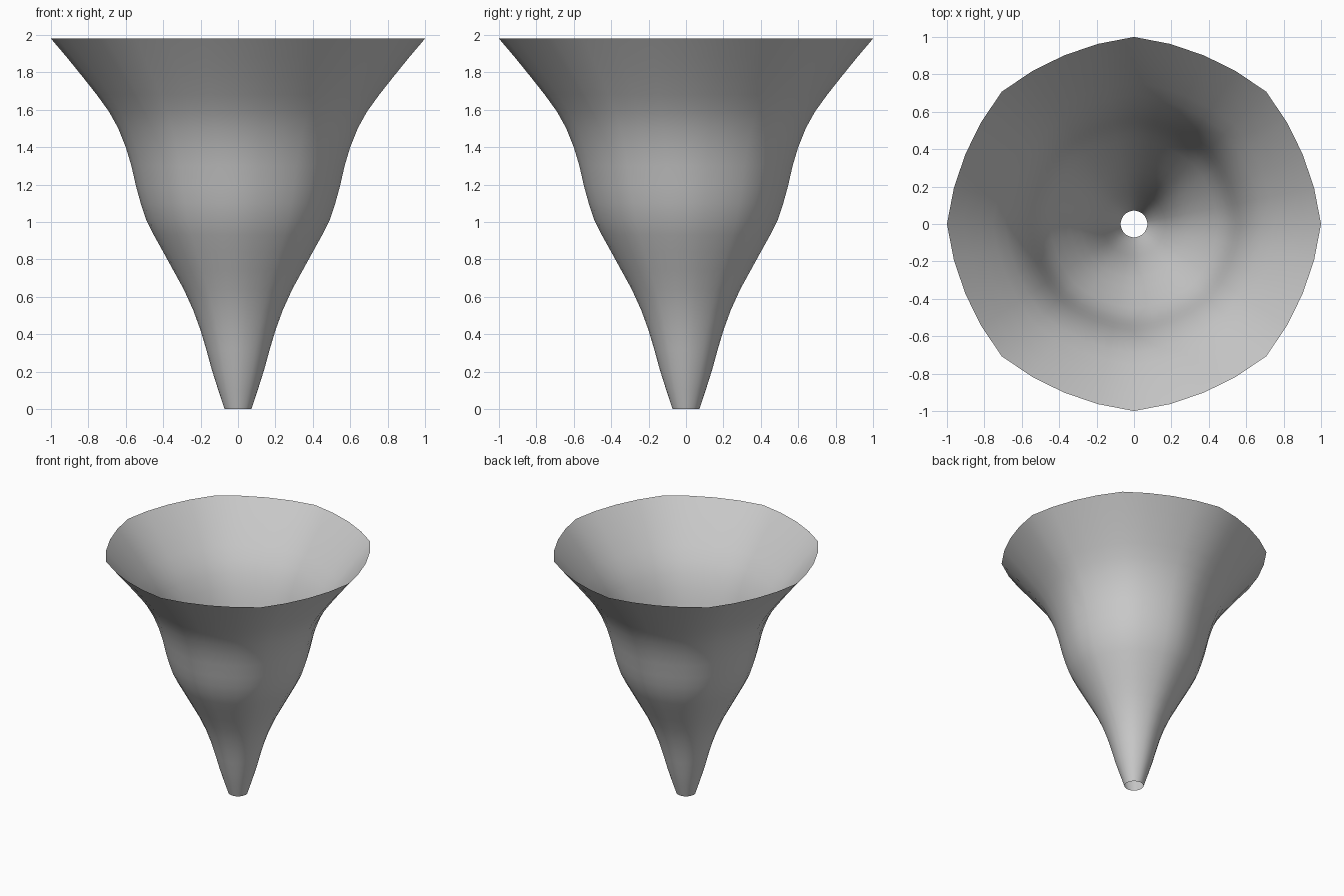
import bpy
import bmesh
from math import sin, cos, pi

cube = bpy.data.objects.get("Cube")
if cube:
    bpy.data.objects.remove(cube, do_unlink=True)

# Funnel outline from the spout up to the rim, as (radius, height)
PROFILE = [(0.072, 0), (0.105, 0.1), (0.14, 0.21), (0.17, 0.32), (0.2, 0.42),
           (0.24, 0.53), (0.29, 0.64), (0.345, 0.74), (0.4, 0.84), (0.45, 0.93),
           (0.49, 1.01), (0.52, 1.1), (0.545, 1.19), (0.57, 1.3), (0.6, 1.4),
           (0.64, 1.5), (0.69, 1.59), (0.755, 1.68), (0.83, 1.775), (0.915, 1.88),
           (1, 1.98)]
SIDES, STEPS = 8, 4
COUNT = SIDES * STEPS


def ring(bm, radius, height):
    """One loop with eight soft corners that get stronger towards the rim."""
    dip = 0.024 * (0.4 + 0.6 * radius)
    verts = []
    for i in range(COUNT):
        t = (i % STEPS) / STEPS
        r = radius * (1 - 4 * dip * t * (1 - t))
        a = 2 * pi * i / COUNT
        verts.append(bm.verts.new((r * cos(a), r * sin(a), height)))
    return verts


# Open single-walled funnel
bm = bmesh.new()
rings = [ring(bm, r, z) for r, z in PROFILE]
for low, high in zip(rings, rings[1:]):
    for i in range(COUNT):
        j = (i + 1) % COUNT
        bm.faces.new((low[i], low[j], high[j], high[i])).smooth = True
mesh = bpy.data.meshes.new("funnel")
bm.to_mesh(mesh)
bm.free()
funnel = bpy.data.objects.new("funnel", mesh)
bpy.context.collection.objects.link(funnel)

# Plain light grey
grey = bpy.data.materials.new("light grey")
grey.use_nodes = True
colour = (0.6, 0.6, 0.6, 1)
grey.diffuse_color = colour
grey.node_tree.nodes["Principled BSDF"].inputs["Base Color"].default_value = colour
mesh.materials.append(grey)
